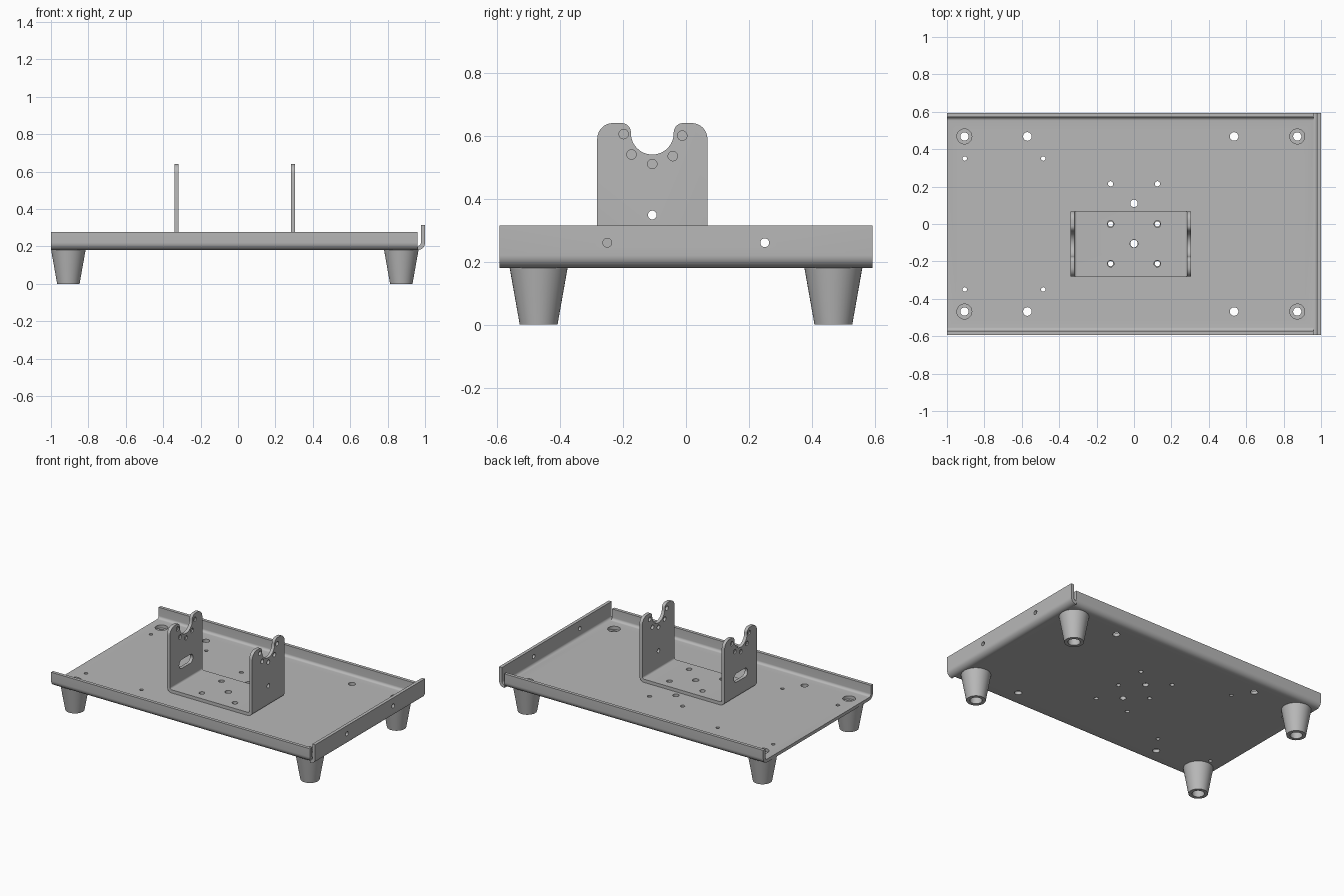
import bpy, bmesh
from math import pi, sin, cos, radians
from mathutils import Matrix, Vector

if "Cube" in bpy.data.objects:
    bpy.data.objects.remove(bpy.data.objects["Cube"])

grey = bpy.data.materials.new("metal_grey")
grey.use_nodes = True
grey.diffuse_color = (0.48, 0.48, 0.48, 1)
grey.node_tree.nodes["Principled BSDF"].inputs["Base Color"].default_value = grey.diffuse_color

T = 0.022                       # sheet thickness
FLOOR = 0.18                    # underside of the tray
TOP = FLOOR + T
MID_Y = -0.107                  # bracket centre
AXES = {"x": lambda a, b, c: (c, a, b),   # profile in yz
        "y": lambda a, b, c: (a, c, b)}   # profile in xz


def arc(cx, cy, r, start, end, n=8):
    angles = [radians(start + (end - start) * i / n) for i in range(n + 1)]
    return [(cx + r * cos(a), cy + r * sin(a)) for a in angles]


def finish(name, bm):
    bmesh.ops.recalc_face_normals(bm, faces=bm.faces)
    mesh = bpy.data.meshes.new(name)
    bm.to_mesh(mesh)
    bm.free()
    mesh.materials.append(grey)
    ob = bpy.data.objects.new(name, mesh)
    bpy.context.collection.objects.link(ob)
    return ob


def extrude(name, profile, axis, lo, hi):
    bm = bmesh.new()
    ends = [[bm.verts.new(AXES[axis](a, b, c)) for a, b in profile] for c in (lo, hi)]
    n = len(profile)
    for ring in ends:
        bm.faces.new(ring)
    for i in range(n):
        j = (i + 1) % n
        bm.faces.new((ends[0][i], ends[0][j], ends[1][j], ends[1][i]))
    return finish(name, bm)


def drills(holes):
    """Cylinders given as (centre, radius, length, axis)."""
    bm = bmesh.new()
    for centre, r, length, axis in holes:
        turn = Matrix.Rotation(pi / 2, 4, "Y") if axis == "x" else Matrix()
        bmesh.ops.create_cone(bm, cap_ends=True, segments=24, radius1=r, radius2=r,
                              depth=length, matrix=Matrix.Translation(centre) @ turn)
    return finish("cutter", bm)


def boolean(ob, cutter, operation):
    mod = ob.modifiers.new("cut", "BOOLEAN")
    mod.operation, mod.object, mod.solver = operation, cutter, "EXACT"
    cutter.hide_render = True
    evaluated = ob.evaluated_get(bpy.context.evaluated_depsgraph_get())
    mesh = bpy.data.meshes.new_from_object(evaluated)
    ob.modifiers.clear()
    ob.data = mesh
    bpy.data.objects.remove(cutter)


def channel(half, top, r):
    """U section of bent sheet, centred on zero, standing on FLOOR."""
    outer = arc(half - r, FLOOR + r, r, 270, 360)
    inner = arc(half - r, FLOOR + r, r - T, 360, 270)
    right = outer + [(half, top), (half - T, top)] + inner
    return right + [(-a, b) for a, b in reversed(right)]


# Tray floor with front and back flanges
EDGE = 0.96
tray = extrude("tray", channel(0.593, 0.277, 0.04), "x", -1, EDGE)
floor_holes = [(x, y, r) for s in (-1, 1) for x, y, r in (
    (-0.907, s * 0.468, 0.04), (0.873, s * 0.468, 0.04),
    (-0.57, s * 0.468, 0.023), (0.535, s * 0.468, 0.023),
    (-0.905, s * 0.35, 0.012), (-0.485, s * 0.35, 0.012),
    (s * 0.125, 0.215, 0.014), (s * 0.125, 0, 0.014), (s * 0.125, -0.212, 0.014))]
floor_holes += [(0, 0.11, 0.02), (0, -0.105, 0.02)]
boolean(tray, drills([((x, y, FLOOR), r, 0.1, "z") for x, y, r in floor_holes]), "DIFFERENCE")

# Taller bent flange on the left end
bend = 1 - EDGE
section = arc(EDGE, FLOOR + bend, bend, 270, 360) + [(1, 0.315), (1 - T, 0.315)]
section += arc(EDGE, FLOOR + bend, bend - T, 360, 270)
end_flange = extrude("end_flange", section, "y", -0.593, 0.593)
boolean(end_flange, drills([((1, s * 0.25, 0.26), 0.014, 0.1, "x") for s in (-1, 1)]),
        "DIFFERENCE")

# U bracket: bent section trimmed to a cradle silhouette
MID_X, HALF = -0.0175, 0.3225
bracket = extrude("bracket", [(a + MID_X, b + T) for a, b in channel(HALF, 0.7, 0.035)],
                  "y", MID_Y - 0.175, MID_Y + 0.175)
ear = [(-0.18, 0.1)] + arc(-0.125, 0.59, 0.05, 180, 90) + arc(-0.098, 0.61, 0.03, 90, 0)
ear += arc(0, 0.608, 0.068, 180, 270, 12)[1:]
ear[0] = (-0.175, 0.1)
outline = ear + [(-a, b) for a, b in reversed(ear[:-1])]
boolean(bracket, extrude("cutter", [(a + MID_Y, b) for a, b in outline], "x", -0.6, 0.6),
        "INTERSECT")

# Bracket holes: base, cradle ring, side hole
base = [((0, -0.105, TOP), 0.021, 0.1, "z")]
base += [((x, y, TOP), 0.018, 0.1, "z") for x in (-0.125, 0.125) for y in (0, -0.212)]
right_wall, left_wall = MID_X - HALF, MID_X + HALF
ring = [(-0.198, 0.605), (-0.173, 0.54), (MID_Y, 0.51), (-0.042, 0.535), (-0.012, 0.6)]
holes = base + [((left_wall, MID_Y, 0.348), 0.014, 0.1, "x")]
for y, z in ring:
    holes.append(((left_wall, y, z), 0.015, 0.1, "x"))
    for x in (right_wall, right_wall + T):
        holes.append(((x, y, z), 0.015, 0.018, "x"))
boolean(bracket, drills(holes), "DIFFERENCE")

# Rounded slot in the right wall
slot = arc(MID_Y + 0.045, 0.348, 0.03, -90, 90) + arc(MID_Y - 0.045, 0.348, 0.03, 90, 270)
boolean(bracket, extrude("cutter", slot, "x", right_wall - 0.05, right_wall + 0.07),
        "DIFFERENCE")


# Tapered hollow feet
def foot(name, x, y, n=40):
    profile = [(0.022, FLOOR), (0.092, FLOOR), (0.06, 0), (0.038, 0), (0.038, 0.09), (0.022, 0.09)]
    bm = bmesh.new()
    rings = [[bm.verts.new((x + r * cos(2 * pi * i / n), y + r * sin(2 * pi * i / n), z))
              for i in range(n)] for r, z in profile]
    for k, ring_a in enumerate(rings):
        ring_b = rings[(k + 1) % len(rings)]
        for i in range(n):
            j = (i + 1) % n
            bm.faces.new((ring_a[i], ring_a[j], ring_b[j], ring_b[i]))
    return finish(name, bm)


parts = [tray, end_flange, bracket]
for side, x in (("right", -0.907), ("left", 0.873)):
    for end, y in (("front", -0.468), ("back", 0.468)):
        parts.append(foot(f"{end}_{side}_foot", x, y))

# Smooth the bends, keep the edges sharp
bpy.ops.object.select_all(action="DESELECT")
for ob in parts:
    ob.select_set(True)
bpy.context.view_layer.objects.active = tray
bpy.ops.object.shade_smooth_by_angle(angle=radians(30))
